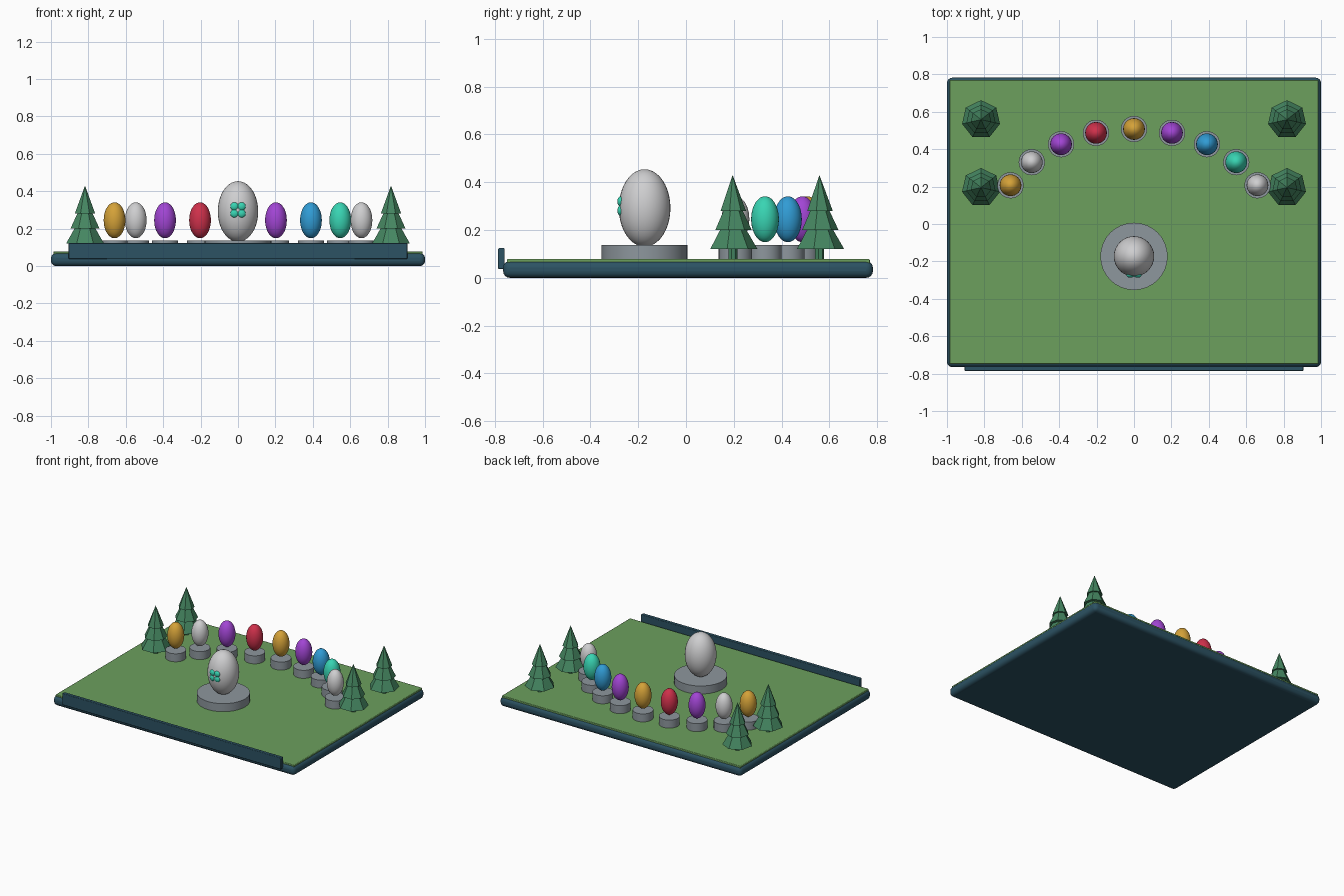
import bpy
from math import sin, cos, radians

if "Cube" in bpy.data.objects:
    bpy.data.objects.remove(bpy.data.objects["Cube"])


def material(name, r, g, b):
    m = bpy.data.materials.new(name)
    m.use_nodes = True
    m.diffuse_color = (r, g, b, 1)
    m.node_tree.nodes["Principled BSDF"].inputs["Base Color"].default_value = (r, g, b, 1)
    return m


navy = material("dark teal blue", 0.025, 0.085, 0.125)
grass = material("grass green", 0.15, 0.35, 0.11)
stone = material("stone grey", 0.27, 0.31, 0.34)
pine = material("pine green", 0.06, 0.24, 0.12)
white = material("pearl white", 0.62, 0.62, 0.63)
gold = material("gold", 0.66, 0.36, 0.04)
purple = material("purple", 0.36, 0.06, 0.66)
red = material("crimson", 0.62, 0.03, 0.07)
blue = material("sky blue", 0.03, 0.33, 0.66)
teal = material("turquoise", 0.04, 0.66, 0.45)


def finish(name, mat, smooth=False):
    ob = bpy.context.object
    ob.name = name
    ob.data.materials.append(mat)
    if smooth:
        bpy.ops.object.shade_smooth_by_angle(angle=radians(35))
    return ob


def slab(name, mat, low, high, bevel, segments):
    mid = [(a + b) / 2 for a, b in zip(low, high)]
    bpy.ops.mesh.primitive_cube_add(size=1, location=mid)
    ob = bpy.context.object
    ob.scale = [b - a for a, b in zip(low, high)]
    bpy.ops.object.transform_apply(location=False, rotation=False, scale=True)
    mod = ob.modifiers.new("edges", "BEVEL")
    mod.width, mod.segments = bevel, segments
    return finish(name, mat, True)


def ellipsoid(name, mat, center, radii):
    bpy.ops.mesh.primitive_uv_sphere_add(segments=32, ring_count=20, radius=1, location=center)
    bpy.context.object.scale = radii
    bpy.ops.object.transform_apply(location=False, rotation=False, scale=True)
    return finish(name, mat, True)


def pedestal(name, x, y, radius):
    bpy.ops.mesh.primitive_cylinder_add(vertices=32, radius=radius, depth=0.065,
                                        location=(x, y, 0.1055))
    return finish(name, stone, True)


def tree(name, x, y):
    bpy.ops.mesh.primitive_cylinder_add(vertices=7, radius=0.02, depth=0.08, location=(x, y, 0.11))
    finish(name + "_trunk", pine)
    # Three overlapping tiers of seven-sided foliage
    for i, (r, low, high) in enumerate([(0.104, 0.12, 0.30), (0.08, 0.20, 0.37), (0.056, 0.28, 0.43)]):
        bpy.ops.mesh.primitive_cone_add(vertices=7, radius1=r, radius2=0, depth=high - low,
                                        location=(x, y, (low + high) / 2))
        finish(f"{name}_tier_{i + 1}", pine)


# Board, lawn and front panel
slab("base_board", navy, (-1, -0.765, 0), (1, 0.782, 0.07), 0.028, 4)
slab("lawn", grass, (-0.987, -0.749, 0.05), (0.987, 0.769, 0.078), 0.004, 2)
slab("front_panel", navy, (-0.905, -0.786, 0.037), (0.905, -0.759, 0.124), 0.004, 2)

# Large egg with a four-petal emblem
pedestal("main_pedestal", 0, -0.173, 0.18)
ellipsoid("main_egg", white, (0, -0.173, 0.292), (0.108, 0.108, 0.162))
for sx in (-1, 1):
    for sz in (-1, 1):
        ellipsoid("emblem_petal", teal, (sx * 0.019, -0.273, 0.30 + sz * 0.019),
                  (0.022, 0.014, 0.022))

# Arc of small eggs on pedestals
for i, mat in enumerate([gold, white, purple, red, gold, purple, blue, teal, white]):
    a = radians((i - 4) * 16.1)
    x, y = 0.732 * sin(a), 0.53 * cos(a) - 0.022
    pedestal(f"small_pedestal_{i + 1}", x, y, 0.07)
    ellipsoid(f"small_egg_{i + 1}", mat, (x, y, 0.245), (0.058, 0.058, 0.096))

# Corner trees
for side, x in (("right", -0.818), ("left", 0.818)):
    for place, y in (("inner", 0.195), ("back", 0.558)):
        tree(f"{side}_{place}_tree", x, y)
